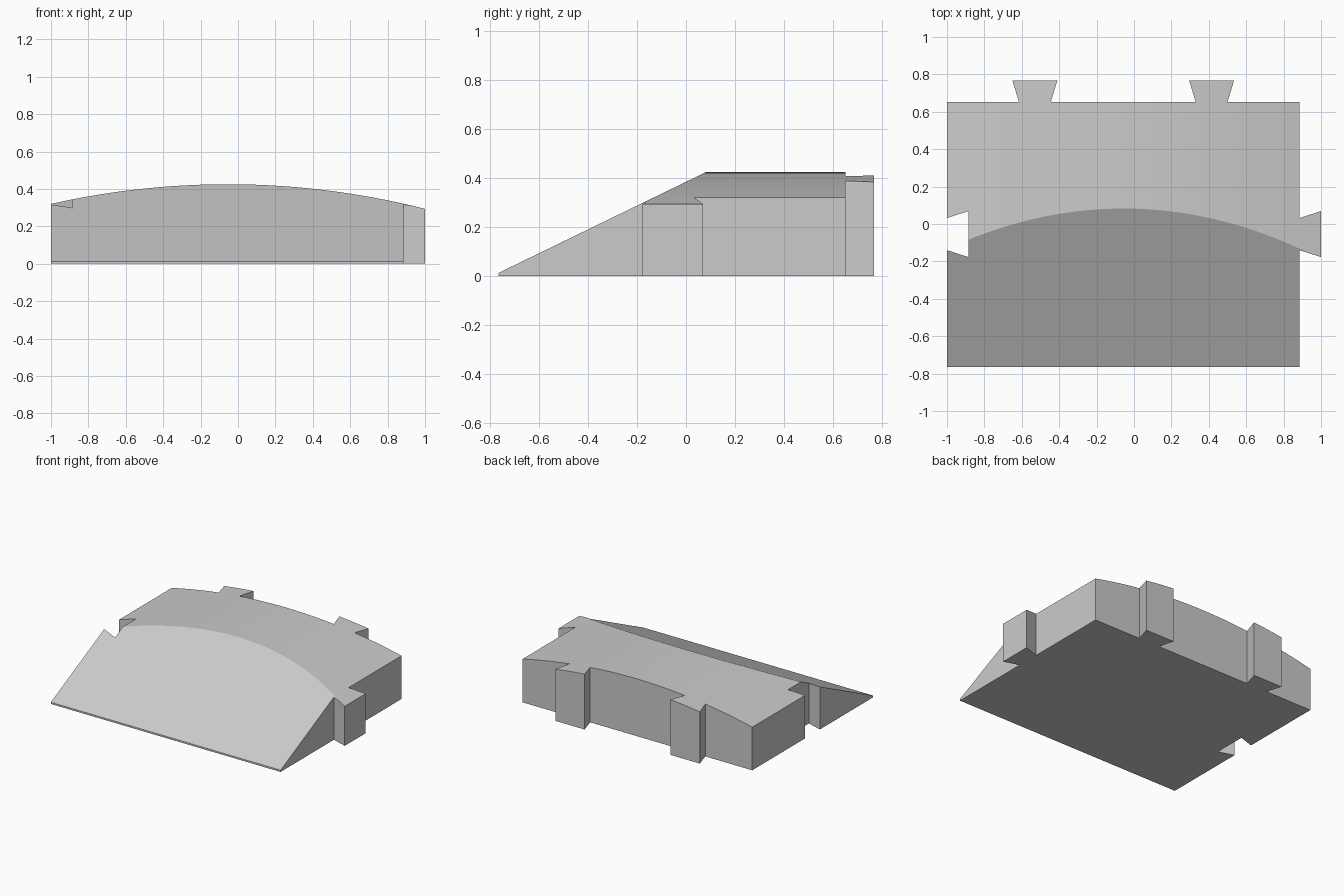
import bpy, bmesh, math
from mathutils import Vector

cube = bpy.data.objects.get("Cube")
if cube:
    bpy.data.objects.remove(cube, do_unlink=True)

grey = bpy.data.materials.new("plain grey")
grey.use_nodes = True
colour = (0.6, 0.6, 0.6, 1)
grey.diffuse_color = colour
grey.node_tree.nodes["Principled BSDF"].inputs["Base Color"].default_value = colour


def prism(name, points, offset):
    """Extrude a closed outline of 3D points along the offset."""
    bm = bmesh.new()
    face = bm.faces.new([bm.verts.new(p) for p in points])
    new = bmesh.ops.extrude_face_region(bm, geom=[face])["geom"]
    verts = [v for v in new if isinstance(v, bmesh.types.BMVert)]
    bmesh.ops.translate(bm, verts=verts, vec=Vector(offset))
    bmesh.ops.recalc_face_normals(bm, faces=bm.faces)
    mesh = bpy.data.meshes.new(name)
    bm.to_mesh(mesh)
    bm.free()
    mesh.materials.append(grey)
    ob = bpy.data.objects.new(name, mesh)
    bpy.context.collection.objects.link(ob)
    return ob


# Plan of the tile: dovetail tabs at the back and left, dovetail socket at the right
LEFT, RIGHT, FRONT, BACK, TAB = 0.885, -1.0, -0.765, 0.652, 0.115


def back_tab(x):
    return [(x + 0.085, BACK), (x + 0.12, BACK + TAB),
            (x - 0.12, BACK + TAB), (x - 0.085, BACK)]


def side_joint(x):
    return [(x, -0.14), (x + TAB, -0.177), (x + TAB, 0.069), (x, 0.032)]


plan = [(RIGHT, FRONT), (LEFT, FRONT)] + side_joint(LEFT) + [(LEFT, BACK)]
plan += back_tab(0.415) + back_tab(-0.53)
plan += [(RIGHT, BACK)] + side_joint(RIGHT)[::-1]
tile = prism("ramp_tile", [(x, y, 0) for x, y in plan], (0, 0, 1))

# Shallow arched top, as a cutter running front to back
PEAK_X, PEAK_Z, RADIUS, STEPS = -0.055, 0.425, 4.3, 48
arch = [(-1.2, -2, -1), (1.2, -2, -1)]
for i in range(STEPS + 1):
    x = 1.2 - 2.4 * i / STEPS
    drop = RADIUS - math.sqrt(RADIUS ** 2 - (x - PEAK_X) ** 2)
    arch.append((x, -2, PEAK_Z - drop))
arch_cutter = prism("arch_cutter", arch, (0, 4, 0))

# Front slope, as a cutter running side to side
SLOPE = 0.486
slope_z = lambda y: 0.013 + SLOPE * (y - FRONT)
slope = [(-2, -0.78, -1), (-2, 1.5, -1), (-2, 1.5, slope_z(1.5)), (-2, -0.78, slope_z(-0.78))]
slope_cutter = prism("slope_cutter", slope, (4, 0, 0))

# Keep only the volume under both surfaces
bpy.context.view_layer.objects.active = tile
for cutter in (arch_cutter, slope_cutter):
    cutter.hide_render = True
    mod = tile.modifiers.new(cutter.name, "BOOLEAN")
    mod.operation, mod.solver, mod.object = "INTERSECT", "EXACT", cutter
    bpy.ops.object.modifier_apply(modifier=mod.name)
    bpy.data.objects.remove(cutter, do_unlink=True)

# Smooth arch, crisp ridge and sides
bpy.ops.object.select_all(action="DESELECT")
tile.select_set(True)
bpy.ops.object.shade_smooth_by_angle(angle=math.radians(15))
